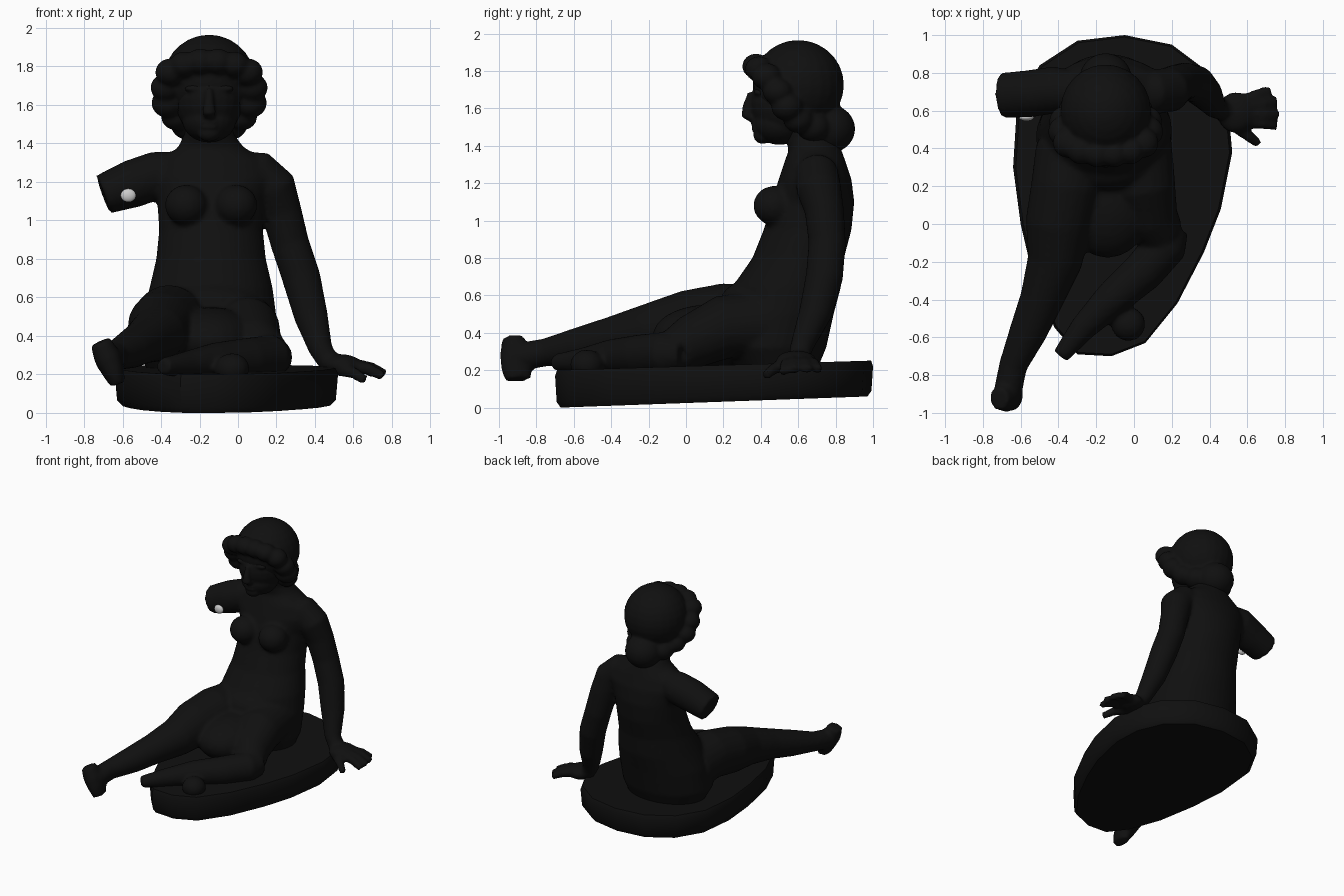
import bpy, bmesh, math
from mathutils import Vector, Matrix

stone = bpy.data.materials.new("dark_stone")
stone.diffuse_color = (0.005, 0.005, 0.005, 1)


def loft(bm, stations, hint=(1, 0, 0), axis=None, n=20):
    """Closed tube through (x, y, z, radius along hint[, other radius])."""
    pts = [Vector(s[:3]) for s in stations]
    rings = []
    for i, s in enumerate(stations):
        t = axis or pts[min(i + 1, len(pts) - 1)] - pts[max(i - 1, 0)]
        t = Vector(t).normalized()
        h = Vector(hint)
        u = (h - t * h.dot(t)).normalized()
        v = t.cross(u)
        rings.append([bm.verts.new(pts[i] + u * s[3] * math.cos(a) + v * s[-1] * math.sin(a))
                      for a in (2 * math.pi * k / n for k in range(n))])
    for r, q in zip(rings, rings[1:]):
        for k in range(n):
            bm.faces.new((r[k], r[(k + 1) % n], q[(k + 1) % n], q[k]))
    bm.faces.new(rings[0][::-1])
    bm.faces.new(rings[-1])


def blob(bm, c, r):
    bmesh.ops.create_uvsphere(bm, u_segments=24, v_segments=14, radius=1,
                              matrix=Matrix.Translation(c) @ Matrix.Diagonal((*r, 1)))


def finish(bm, name, voxel=0, smooth=3, angle=180, mat=stone):
    bmesh.ops.recalc_face_normals(bm, faces=bm.faces)
    me = bpy.data.meshes.new(name)
    bm.to_mesh(me)
    bm.free()
    ob = bpy.data.objects.new(name, me)
    bpy.context.collection.objects.link(ob)
    bpy.context.view_layer.objects.active = ob
    ob.select_set(True)
    if voxel:
        m = ob.modifiers.new("fuse", "REMESH")
        m.mode, m.voxel_size = "VOXEL", voxel
        s = ob.modifiers.new("soften", "SMOOTH")
        s.factor, s.iterations = 0.5, smooth
        bpy.ops.object.modifier_apply(modifier="fuse")
        bpy.ops.object.modifier_apply(modifier="soften")
    bpy.ops.object.shade_smooth_by_angle(angle=math.radians(angle))
    ob.select_set(False)
    if mat:
        ob.data.materials.append(mat)
    return ob


# base slab: closed smooth outline, tilted a little towards the front
outline = [(-.62, .62), (-.5, .84), (-.3, .97), (-.05, 1.0), (.2, .95), (.4, .8), (.5, .6),
           (.52, .38), (.46, .08), (.37, -.15), (.23, -.42), (.06, -.63), (-.12, -.70),
           (-.3, -.69), (-.42, -.55), (-.53, -.3), (-.6, 0), (-.64, .3)]
bm = bmesh.new()
levels = []
for z0, slope, k in ((0, .035, .93), (.03, .035, .98), (.17, .03, 1.0), (.2, .03, .975)):
    levels.append([bm.verts.new((-.06 + (x + .06) * k, .15 + (y - .15) * (k * .5 + .5),
                                 z0 + slope * (y + .7))) for x, y in outline])
for a, b in zip(levels, levels[1:]):
    for i in range(len(a)):
        j = (i + 1) % len(a)
        bm.faces.new((a[i], a[j], b[j], b[i]))
bm.faces.new(levels[0])
bm.faces.new(levels[-1])
finish(bm, "base_slab", angle=40)

# torso with hips, chest and neck
bm = bmesh.new()
loft(bm, [(-.16, .48, .2, .30, .22), (-.16, .46, .32, .36, .29), (-.15, .5, .5, .35, .29),
          (-.14, .54, .65, .32, .29), (-.14, .60, .8, .285, .245), (-.14, .65, .95, .27, .235),
          (-.14, .68, 1.1, .28, .22), (-.13, .69, 1.22, .32, .195), (-.13, .69, 1.31, .28, .165),
          (-.14, .69, 1.38, .17, .14), (-.15, .66, 1.44, .135, .135), (-.15, .62, 1.55, .13, .13)],
     axis=(0, 0, 1), n=32)
for x in (-.27, -.01):
    blob(bm, (x, .47, 1.08), (.11, .11, .105))
blob(bm, (-.14, .38, .56), (.26, .2, .13))

# supporting arm and broken upper arm
loft(bm, [(.0, .7, 1.27, .09), (.1, .7, 1.25, .115), (.185, .71, 1.17, .12), (.225, .74, 1.05, .105),
          (.27, .755, .88, .1), (.33, .74, .7, .1), (.38, .69, .5, .088), (.43, .62, .33, .062),
          (.48, .6, .25, .055)], hint=(0, 1, 0))
loft(bm, [(-.28, .7, 1.26, .1), (-.42, .71, 1.235, .125), (-.55, .69, 1.19, .125),
          (-.70, .68, 1.135, .12, .105)], hint=(0, 1, 0))

# stretched leg and its foot
loft(bm, [(-.33, .4, .46, .19), (-.36, .2, .48, .185), (-.4, 0, .45, .175), (-.42, -.2, .41, .145),
          (-.49, -.4, .37, .115), (-.56, -.57, .33, .1), (-.64, -.75, .295, .075),
          (-.67, -.9, .27, .075)])
loft(bm, [(-.625, -.9, .15, .07, .04), (-.65, -.905, .22, .085, .06), (-.68, -.915, .29, .08, .07),
          (-.715, -.925, .37, .06, .055)], hint=(0, 1, 0))

# folded leg: thigh, shin and foot, with the lap between
loft(bm, [(.02, .42, .45, .18), (.05, .2, .43, .17), (.09, .03, .35, .145), (.15, -.06, .30, .12)])
loft(bm, [(.2, -.02, .29, .09), (.17, -.11, .29, .115), (.05, -.25, .28, .11), (-.12, -.4, .27, .095),
          (-.27, -.55, .25, .07), (-.39, -.7, .24, .045)], hint=(0, 0, 1))
blob(bm, (-.14, .12, .38), (.24, .3, .17))
blob(bm, (-.03, -.53, .23), (.09, .09, .08))

# hand with spread fingers
blob(bm, (.54, .59, .25), (.1, .11, .055))
for a, b in (((.55, .64, .25), (.72, .71, .2)), ((.58, .62, .25), (.755, .65, .2)),
             ((.58, .58, .25), (.765, .58, .2)), ((.57, .55, .245), (.755, .52, .19)),
             ((.51, .54, .23), (.66, .425, .17))):
    mid = Vector(a).lerp(Vector(b), .6) + Vector((0, 0, .015))
    loft(bm, [(*a, .036), (*mid, .032), (*b, .026)], hint=(0, 0, 1), n=10)
finish(bm, "figure_body", voxel=.016)

# pale broken spot on the stump
bm = bmesh.new()
blob(bm, (-.57, .565, 1.13), (.04, .02, .035))
finish(bm, "stump_break", mat=None)

# face: skull, jaw, nose, lips, brow
bm = bmesh.new()
blob(bm, (-.15, .55, 1.63), (.18, .205, .2))
blob(bm, (-.15, .50, 1.52), (.14, .14, .115))
blob(bm, (-.15, .41, 1.455), (.06, .05, .045))
loft(bm, [(-.15, .36, 1.68, .022, .03), (-.15, .335, 1.6, .028, .035), (-.15, .325, 1.565, .035, .03),
          (-.15, .36, 1.54, .03, .02)])
for z in (1.485, 1.51):
    blob(bm, (-.15, .375, z), (.045, .025, .013))
for x in (-.22, -.08):
    blob(bm, (x, .39, 1.685), (.06, .03, .018))
    blob(bm, (x, .395, 1.65), (.035, .02, .015))
finish(bm, "face", voxel=.01, smooth=2)

# hair: cap, waves around the forehead and the bun at the nape
bm = bmesh.new()
blob(bm, (-.15, .60, 1.725), (.24, .245, .24))
for s in (-1, 1):
    for dx, y, z, r in ((.045, .375, 1.825, .075), (.13, .39, 1.81, .075), (.2, .43, 1.77, .08),
                        (.225, .49, 1.69, .08), (.215, .54, 1.61, .085), (.17, .6, 1.54, .08),
                        (.11, .68, 1.5, .09)):
        blob(bm, (-.15 + s * dx, y, z), (r, r, r * .9))
blob(bm, (-.15, .765, 1.49), (.14, .14, .13))
finish(bm, "hair", voxel=.013, smooth=2)
